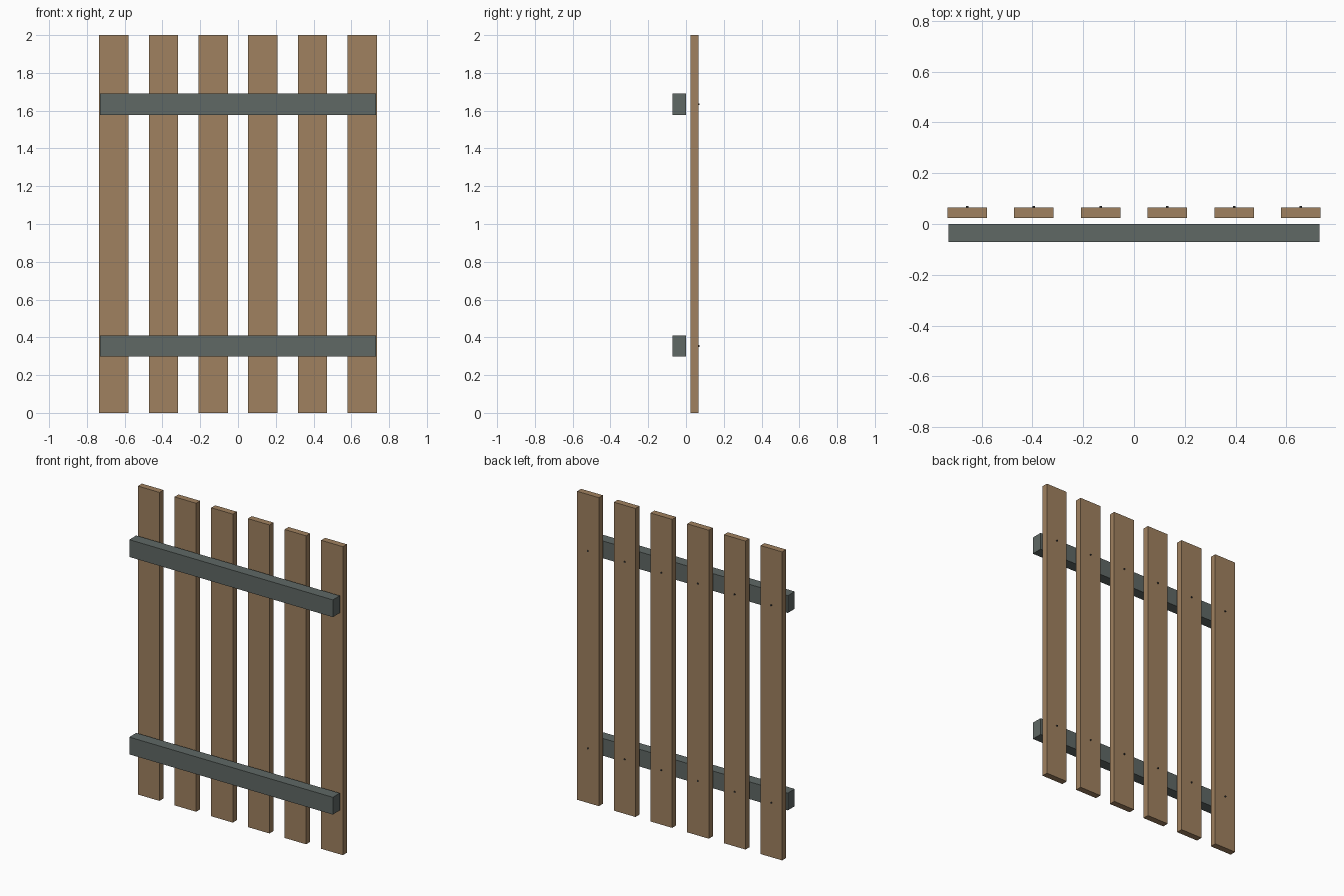
import bpy
import math

cube = bpy.data.objects.get("Cube")
if cube:
    bpy.data.objects.remove(cube, do_unlink=True)


def make_material(name, rgb):
    mat = bpy.data.materials.new(name)
    mat.use_nodes = True
    color = (*rgb, 1.0)
    mat.diffuse_color = color
    mat.node_tree.nodes["Principled BSDF"].inputs["Base Color"].default_value = color
    return mat


wood = make_material("warm wood", (0.35, 0.22, 0.115))
painted = make_material("grey green paint", (0.115, 0.138, 0.13))
steel = make_material("dark steel", (0.04, 0.04, 0.04))


def box(name, low, high, mat):
    """Box between two opposite corners."""
    center = [(a + b) / 2 for a, b in zip(low, high)]
    bpy.ops.mesh.primitive_cube_add(size=1, location=center)
    obj = bpy.context.object
    obj.name = name
    obj.scale = [b - a for a, b in zip(low, high)]
    bpy.ops.object.transform_apply(location=False, rotation=False, scale=True)
    obj.data.materials.append(mat)
    return obj


def screw_head(name, x, z):
    """Small round head on the back of a plank."""
    bpy.ops.mesh.primitive_cylinder_add(
        vertices=12, radius=SCREW_RADIUS, depth=SCREW_BACK - PLANK_BACK + 0.004,
        location=(x, (SCREW_BACK + PLANK_BACK - 0.004) / 2, z),
        rotation=(math.pi / 2, 0, 0))
    obj = bpy.context.object
    obj.name = name
    obj.data.materials.append(steel)
    bpy.ops.object.shade_smooth_by_angle()


PLANKS = 6
PLANK_WIDTH = 0.155
PLANK_STEP = 0.263
PLANK_FRONT, PLANK_BACK = 0.024, 0.065
SCREW_BACK, SCREW_RADIUS = 0.071, 0.005
RAIL_HALF_HEIGHT = 0.056
RAILS = {"lower": 0.354, "upper": 1.634}

# Horizontal rails at the front
for level, z in RAILS.items():
    box(f"{level}_rail",
        (-0.73, -0.071, z - RAIL_HALF_HEIGHT),
        (0.73, 0.0, z + RAIL_HALF_HEIGHT), painted)

# Upright planks behind the rails, with a screw at each rail
for i in range(PLANKS):
    x = (i - (PLANKS - 1) / 2) * PLANK_STEP
    box(f"plank_{i + 1}",
        (x - PLANK_WIDTH / 2, PLANK_FRONT, 0),
        (x + PLANK_WIDTH / 2, PLANK_BACK, 2), wood)
    for level, z in RAILS.items():
        screw_head(f"{level}_screw_{i + 1}", x, z)
